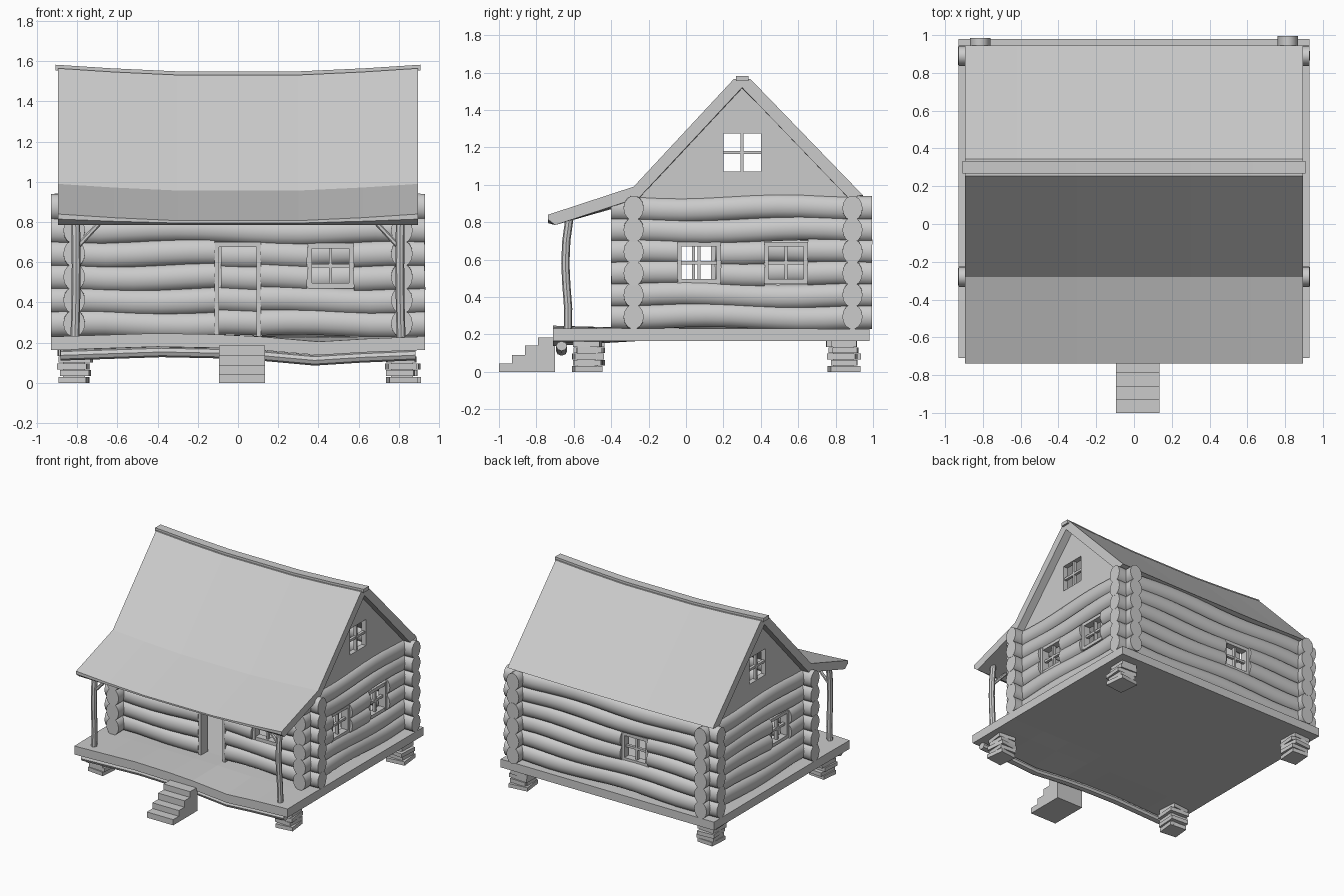
import bpy, bmesh, random
from math import sin, cos, pi, radians
from mathutils import Vector, Matrix

if "Cube" in bpy.data.objects:
    bpy.data.objects.remove(bpy.data.objects["Cube"])

random.seed(4)


def loft(name, rings, smooth=False):
    """Closed skin through a row of equal-length point rings."""
    bm = bmesh.new()
    vs = [[bm.verts.new(p) for p in r] for r in rings]
    n = len(rings[0])
    for a, b in zip(vs, vs[1:]):
        for i in range(n):
            j = (i + 1) % n
            bm.faces.new((a[i], a[j], b[j], b[i]))
    bm.faces.new(vs[0])
    bm.faces.new(vs[-1])
    bmesh.ops.recalc_face_normals(bm, faces=bm.faces)
    me = bpy.data.meshes.new(name)
    bm.to_mesh(me)
    bm.free()
    if smooth:
        me.polygons.foreach_set("use_smooth", [True] * len(me.polygons))
        me.set_sharp_from_angle(angle=radians(40))
    ob = bpy.data.objects.new(name, me)
    bpy.context.collection.objects.link(ob)
    return ob


def box(name, x0, x1, y0, y1, z0, z1):
    return loft(name, [[(x, y0, z0), (x, y1, z0), (x, y1, z1), (x, y0, z1)] for x in (x0, x1)])


def tube(name, pts, ru, rv, sides=12):
    """Round bar along points; ru is the sideways radius, rv the other one."""
    pts = [Vector(p) for p in pts]
    d = (pts[-1] - pts[0]).normalized()
    v = Vector((0, 0, 1)) if abs(d.z) < 0.5 else Vector((0, 1, 0))
    u = d.cross(v).normalized()
    v = u.cross(d)
    ring = [u * ru * cos(2 * pi * k / sides) + v * rv * sin(2 * pi * k / sides) for k in range(sides)]
    return loft(name, [[p + q for q in ring] for p in pts], True)


def interp(x, xs, ys):
    for i in range(len(xs) - 1):
        if x <= xs[i + 1]:
            t = (x - xs[i]) / (xs[i + 1] - xs[i])
            return ys[i] + t * (ys[i + 1] - ys[i])
    return ys[-1]


# Stacked stone piers under the four corners
for px in (-0.815, 0.815):
    for py in (-0.525, 0.84):
        for k in range(5):
            w, d = random.uniform(0.065, 0.082), random.uniform(0.065, 0.082)
            ob = box("pier_stone", -w, w, -d, d, 0, 0.03)
            ob.matrix_world = (Matrix.Translation((px + random.uniform(-.012, .012), py + random.uniform(-.012, .012), 0.0335 * k))
                               @ Matrix.Rotation(random.uniform(-.12, .12), 4, 'Z'))
        box("pier_core", px - .055, px + .055, py - .055, py + .055, 0.005, 0.168)

# Deck whose front edge waves up and down, with a crooked log under it
WX = [-0.93, -0.65, -0.4, -0.1, 0.1, 0.4, 0.65, 0.93]
WZ = [-0.005, 0.004, 0.012, 0.006, -0.004, -0.03, -0.015, -0.004]
loft("deck", [[(x, -0.71, 0.235 + w), (x, -0.40, 0.235 + w * .3), (x, -0.25, 0.232), (x, 0.98, 0.23),
               (x, 0.98, 0.165), (x, -0.25, 0.165), (x, -0.40, 0.165 + w * .3), (x, -0.71, 0.168 + w)]
              for x, w in zip(WX, WZ)])
tube("deck_log", [(x * .95, -0.665, 0.142 + w) for x, w in zip(WX, WZ)], 0.03, 0.026, 8)

# Front steps
steps = [(-1.0, 0), (-1.0, .045), (-.93, .045), (-.93, .09), (-.86, .09), (-.86, .14), (-.79, .14), (-.79, .185), (-.70, .185), (-.70, 0)]
loft("front_steps", [[(x, y, z) for y, z in steps] for x in (-0.095, 0.135)])

# Log walls: six wavy logs each, split where a window or door is
FRONT_Y, BACK_Y, SIDE_X = -0.28, 0.89, 0.815


def log_wall(name, along_x, offset, t0, t1, openings, seed):
    for i in range(6):
        spans, start = [], t0
        for a, b, lo, hi in sorted(openings):
            if lo <= i <= hi:
                spans.append((start, a))
                start = b
        spans.append((start, t1))
        for a, b in spans:
            n = max(2, int((b - a) / 0.12))
            pts = []
            for k in range(n + 1):
                t = a + (b - a) * k / n
                ease = min(1, (t - t0) / 0.3, (t1 - t) / 0.3)
                z = 0.295 + 0.116 * i + ease * 0.011 * sin(5.5 * t + 0.8 * i + seed)
                pts.append((t, offset, z) if along_x else (offset, t, z))
            tube(name, pts, 0.054, 0.067, 14)


WIN_W = 0.115
log_wall("front_wall_log", True, FRONT_Y, -0.93, 0.93, [(-0.115, 0.112, 0, 3), (0.46 - WIN_W, 0.46 + WIN_W, 2, 3)], 0)
log_wall("back_wall_log", True, BACK_Y, -0.93, 0.93, [(-0.2 - WIN_W, -0.2 + WIN_W, 2, 3)], 2)
log_wall("right_wall_log", False, SIDE_X, -0.40, 0.995,
         [(c - WIN_W, c + WIN_W, 2, 3) for c in (0.07, 0.535)], 1)
log_wall("left_wall_log", False, -SIDE_X, -0.40, 0.985, [(0.04 - WIN_W, 0.04 + WIN_W, 2, 3)], 3)


# Windows: border frame and crossbars
def window(name, along_x, offset, c, z0, z1, hw, border=True):
    def bar(a0, a1, b0, b1, dep):
        if along_x:
            box(name, a0, a1, offset - dep, offset + dep, b0, b1)
        else:
            box(name, offset - dep, offset + dep, a0, a1, b0, b1)
    zm = (z0 + z1) / 2
    bar(c - .008, c + .008, z0, z1, 0.012)
    bar(c - hw, c + hw, zm - .009, zm + .009, 0.011)
    if border:
        for s in (-1, 1):
            e = c + s * (hw - .01)
            bar(e - .012, e + .012, z0 - .005, z1 + .005, 0.03)
        bar(c - hw, c + hw, z0 - .01, z0 + .016, 0.028)
        bar(c - hw, c + hw, z1 - .016, z1 + .01, 0.028)


window("front_window", True, FRONT_Y, 0.46, 0.48, 0.685, WIN_W)
window("back_window", True, BACK_Y, -0.2, 0.48, 0.685, WIN_W)
window("left_window", False, -SIDE_X, 0.04, 0.48, 0.685, WIN_W)
for c in (0.07, 0.535):
    window("right_window", False, SIDE_X, c, 0.48, 0.685, WIN_W)

# Door frame
box("door_jamb_left", -0.118, -0.095, -0.325, -0.235, 0.225, 0.685)
box("door_jamb_right", 0.092, 0.115, -0.325, -0.235, 0.225, 0.685)
box("door_lintel", -0.118, 0.115, -0.325, -0.235, 0.675, 0.70)

# Gable boards with a cut window opening
cutter = box("gable_window_cutter", -1, 1, 0.2, 0.4, 1.07, 1.275)
cutter.hide_render = True
cutter.hide_viewport = True
for s in (-1, 1):
    gable = loft("gable_board", [[(s * x, y, z) for y, z in ((-.26, .88), (-.26, .945), (0.3, 1.535), (0.87, .945), (0.87, .88))]
                                 for x in (0.795, 0.835)])
    m = gable.modifiers.new("opening", 'BOOLEAN')
    m.object = cutter
    m.solver = 'EXACT'
    window("gable_window_bars", False, s * 0.815, 0.3, 1.07, 1.275, 0.1, False)

# Sagging roof with porch extension: (y, z, share of the sag)
RX = [-0.895, -0.62, -0.3, 0.3, 0.62, 0.895]
SAG = [0, -0.018, -0.033, -0.033, -0.018, 0]
roof = [(-.738, .84, 1), (-.28, .99, 1), (.255, 1.565, 1), (.345, 1.565, 1), (.945, .945, .2),
        (.868, .93, .2), (.3, 1.52, 1), (-.25, .932, .6), (-.70, .785, 0), (-.738, .815, .6)]
loft("roof", [[(x, y, z + s * w) for y, z, w in roof] for x, s in zip(RX, SAG)])
loft("ridge_cap", [[(x * 1.015, y, z + s) for y, z in ((.267, 1.555), (.267, 1.583), (.333, 1.583), (.333, 1.555))]
                   for x, s in zip(RX, SAG)])

# Crooked porch posts with braces
for s in (-1, 1):
    post = [(.812, -.632, .22), (.808, -.630, .34), (.806, -.640, .47), (.805, -.645, .58), (.806, -.640, .70), (.808, -.622, .83)]
    tube("porch_post", [(s * x, y, z) for x, y, z in post], 0.022, 0.022, 8)
    tube("porch_brace", [(s * .805, -.635, .67), (s * .685, -.63, .80)], 0.012, 0.012, 6)
